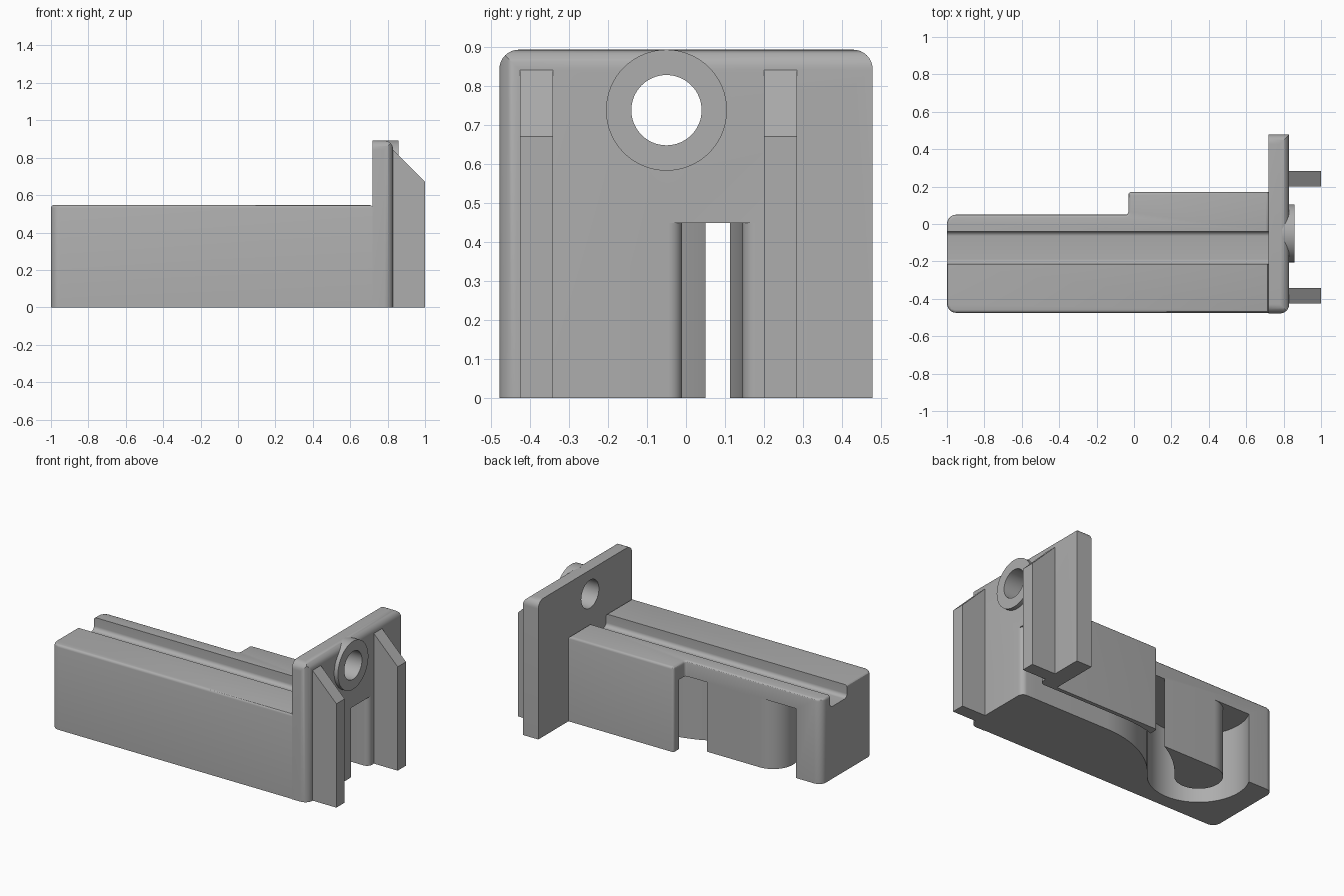
import bpy, bmesh
from math import cos, sin, radians, pi
from mathutils import Vector

if "Cube" in bpy.data.objects:
    bpy.data.objects.remove(bpy.data.objects["Cube"], do_unlink=True)

grey = bpy.data.materials.new("mid grey")
grey.use_nodes = True
grey.diffuse_color = (0.42, 0.42, 0.42, 1)
grey.node_tree.nodes["Principled BSDF"].inputs["Base Color"].default_value = grey.diffuse_color

AXES = {"x": lambda a, b, d: (d, a, b), "y": lambda a, b, d: (a, d, b), "z": lambda a, b, d: (a, b, d)}


def prism(name, profile, axis, low, high, bevel_top=0.0, cutter=False):
    """Extrude a closed 2D profile along one axis."""
    bm = bmesh.new()
    face = bm.faces.new([bm.verts.new(AXES[axis](a, b, low)) for a, b in profile])
    new = bmesh.ops.extrude_face_region(bm, geom=[face])["geom"]
    top = [v for v in new if isinstance(v, bmesh.types.BMVert)]
    bmesh.ops.translate(bm, verts=top, vec=AXES[axis](0, 0, high - low))
    bmesh.ops.recalc_face_normals(bm, faces=bm.faces)
    if bevel_top:
        rim = [e for e in bm.edges if all(v in top for v in e.verts)]
        bmesh.ops.bevel(bm, geom=rim, offset=bevel_top, segments=3, profile=0.5, affect="EDGES")
    mesh = bpy.data.meshes.new(name)
    bm.to_mesh(mesh)
    bm.free()
    mesh.materials.append(grey)
    obj = bpy.data.objects.new(name, mesh)
    bpy.context.collection.objects.link(obj)
    obj.hide_render = cutter
    return obj


def arc(cx, cy, r, start, end, steps=24):
    angles = [radians(start + (end - start) * i / steps) for i in range(steps + 1)]
    return [(cx + r * cos(a), cy + r * sin(a)) for a in angles]


def rounded(corners, steps=8):
    """Right-angled polygon whose corners (x, y, radius) are filleted."""
    out = []
    for i, (x, y, r) in enumerate(corners):
        p = Vector((x, y))
        if not r:
            out.append((x, y))
            continue
        back = (Vector(corners[i - 1][:2]) - p).normalized()
        ahead = (Vector(corners[(i + 1) % len(corners)][:2]) - p).normalized()
        for k in range(steps + 1):
            t = k / steps * pi / 2
            out.append(tuple(p + r * (back + ahead) - r * (ahead * cos(t) + back * sin(t))))
    return out


def boolean(obj, other, operation="DIFFERENCE"):
    mod = obj.modifiers.new(other.name, "BOOLEAN")
    mod.operation, mod.solver, mod.object = operation, "EXACT", other
    bpy.context.view_layer.objects.active = obj
    bpy.ops.object.modifier_apply(modifier=mod.name)


# Long body with a stepped back
END, FACE, FRONT, SIDE, TOP = 0.72, 0.83, -0.475, 0.478, 0.892
body = prism("body", rounded([
    (-1, FRONT, 0.05), (END, FRONT, 0), (END, 0.17, 0),
    (-0.03, 0.17, 0.015), (-0.03, 0.05, 0.015), (-1, 0.05, 0.05)]), "z", 0, 0.547, bevel_top=0.015)

# End plate: three rounded prisms intersected
plate = prism("end_plate", rounded([
    (-SIDE, 0, 0), (SIDE, 0, 0), (SIDE, TOP, 0.05), (-SIDE, TOP, 0.05)]), "x", END, FACE)
top_round = prism("top_round", rounded([
    (END - 0.1, -0.1, 0), (FACE, -0.1, 0), (FACE, TOP, 0.05), (END - 0.1, TOP, 0)]), "y", -1, 1, cutter=True)
side_round = prism("side_round", rounded([
    (END - 0.1, -SIDE, 0), (FACE, -SIDE, 0.05), (FACE, 1, 0), (END - 0.1, 1, 0)]), "z", -1, 2, cutter=True)
for shape in (top_round, side_round):
    boolean(plate, shape, "INTERSECT")

# Ring boss around the hole
HY, HZ = -0.05, 0.737
boss = prism("ring_boss", arc(HY, HZ, 0.155, 0, 354.375, 63), "x", 0.79, 0.857)
hole = prism("hole_cutter", arc(HY, HZ, 0.09, 0, 354.375, 63), "x", 0.5, 1, cutter=True)

# Groove along the top of the body
groove = prism("groove_cutter", rounded([
    (-0.213, 0.467, 0.025), (-0.04, 0.467, 0.025), (-0.04, 0.7, 0), (-0.213, 0.7, 0)]),
    "x", -1.1, END + 0.05, cutter=True)

# Winding channel open at the bottom: flared entry, bend, loop, exit at the back
LOW, HIGH, FLARE = -0.01, 0.145, 0.035
WIDTH = HIGH - LOW
bend_x, bend_r = 0.194, 0.65
bend_y = LOW - bend_r
loop_x, loop_y, loop_r = -0.56, -0.09, 0.14
TURN = 142.9
channel = prism("channel_cutter", (
    [(0.9, LOW - FLARE)]
    + arc(FACE - FLARE, LOW - FLARE, FLARE, 0, 90, 8)
    + arc(bend_x, bend_y, bend_r, 90, TURN)
    + arc(loop_x, loop_y, loop_r + WIDTH, TURN - 180, -208.3, 40)[1:]
    + [(-0.82, 0.3), (loop_x, 0.3)]
    + arc(loop_x, loop_y, loop_r, 90, TURN + 180, 40)
    + arc(bend_x, bend_y, bend_r + WIDTH, TURN, 90)[1:]
    + arc(FACE - FLARE, HIGH + FLARE, FLARE, -90, 0, 8)
    + [(0.9, HIGH + FLARE)]), "z", -0.1, 0.448, cutter=True)

for part, cutters in ((body, (groove, channel)), (plate, (hole, channel)), (boss, (hole,))):
    for cutter in cutters:
        boolean(part, cutter)

# Two sloped guide ribs
ribs = [prism(name, [(FACE, 0), (1, 0), (1, 0.67), (FACE, 0.84)], "y", y, y + 0.084)
        for name, y in (("front_rib", -0.425), ("back_rib", 0.2))]

for helper in (top_round, side_round, hole, groove, channel):
    bpy.data.objects.remove(helper, do_unlink=True)

# Smooth the curved faces
bpy.ops.object.select_all(action="DESELECT")
for part in [body, plate, boss] + ribs:
    part.select_set(True)
bpy.context.view_layer.objects.active = body
bpy.ops.object.shade_smooth_by_angle(angle=radians(30))
